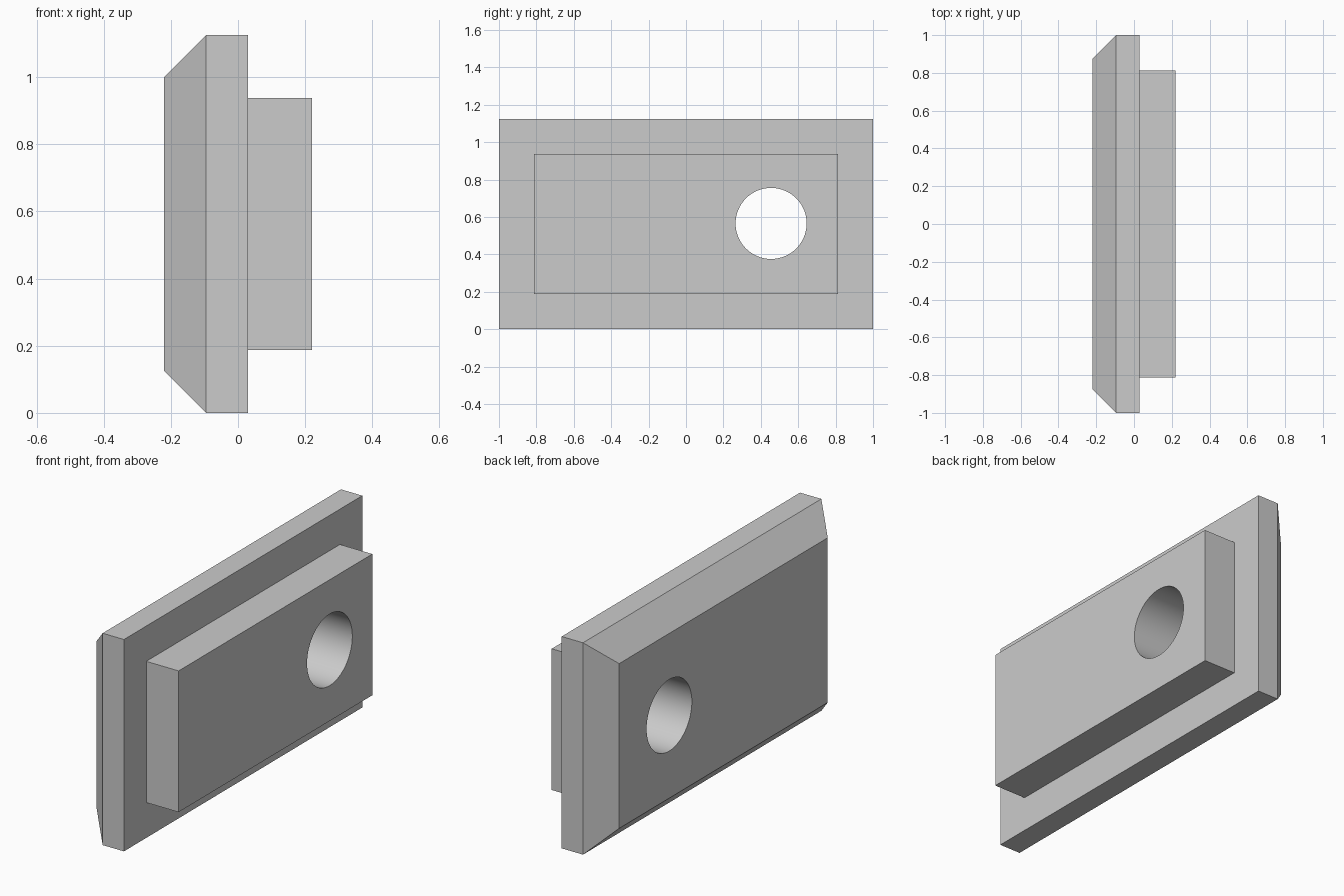
import bpy, bmesh, math

cube = bpy.data.objects.get("Cube")
if cube:
    bpy.data.objects.remove(cube, do_unlink=True)

MID_Z = 0.5625

grey = bpy.data.materials.new("light grey")
grey.use_nodes = True
grey.diffuse_color = (0.6, 0.6, 0.6, 1)
grey.node_tree.nodes["Principled BSDF"].inputs["Base Color"].default_value = (0.6, 0.6, 0.6, 1)


def stepped_block(name, sections):
    """Closed solid through rectangles given as (x, half length, half height)."""
    bm = bmesh.new()
    rings = [[bm.verts.new((x, sy * ly, MID_Z + sz * lz))
              for sy, sz in ((-1, -1), (1, -1), (1, 1), (-1, 1))]
             for x, ly, lz in sections]
    for a, b in zip(rings, rings[1:]):
        for i in range(4):
            j = (i + 1) % 4
            bm.faces.new((a[i], a[j], b[j], b[i]))
    bm.faces.new(rings[0])
    bm.faces.new(rings[-1])
    bmesh.ops.recalc_face_normals(bm, faces=bm.faces)
    mesh = bpy.data.meshes.new(name)
    bm.to_mesh(mesh)
    bm.free()
    mesh.materials.append(grey)
    obj = bpy.data.objects.new(name, mesh)
    bpy.context.collection.objects.link(obj)
    return obj


# Bevelled plate with the raised pad stepping out of its +x face
plate = stepped_block("bevelled_plate_with_pad", [
    (-0.22, 0.875, 0.4375),
    (-0.095, 1.0, 0.5625),
    (0.03, 1.0, 0.5625),
    (0.03, 0.8125, 0.375),
    (0.22, 0.8125, 0.375),
])

# Round hole right through plate and pad
bpy.ops.mesh.primitive_cylinder_add(vertices=64, radius=0.19, depth=1,
                                    location=(0, 0.455, MID_Z + 0.003),
                                    rotation=(0, math.pi / 2, 0))
cutter = bpy.context.object
cutter.name = "hole_cutter"
cutter.hide_render = True
cutter.data.materials.append(grey)

hole = plate.modifiers.new("hole", 'BOOLEAN')
hole.operation = 'DIFFERENCE'
hole.solver = 'EXACT'
hole.object = cutter

bpy.ops.object.select_all(action='DESELECT')
plate.select_set(True)
bpy.context.view_layer.objects.active = plate
bpy.ops.object.modifier_apply(modifier="hole")
bpy.data.objects.remove(cutter, do_unlink=True)
bpy.ops.object.shade_smooth_by_angle(angle=math.radians(30))
